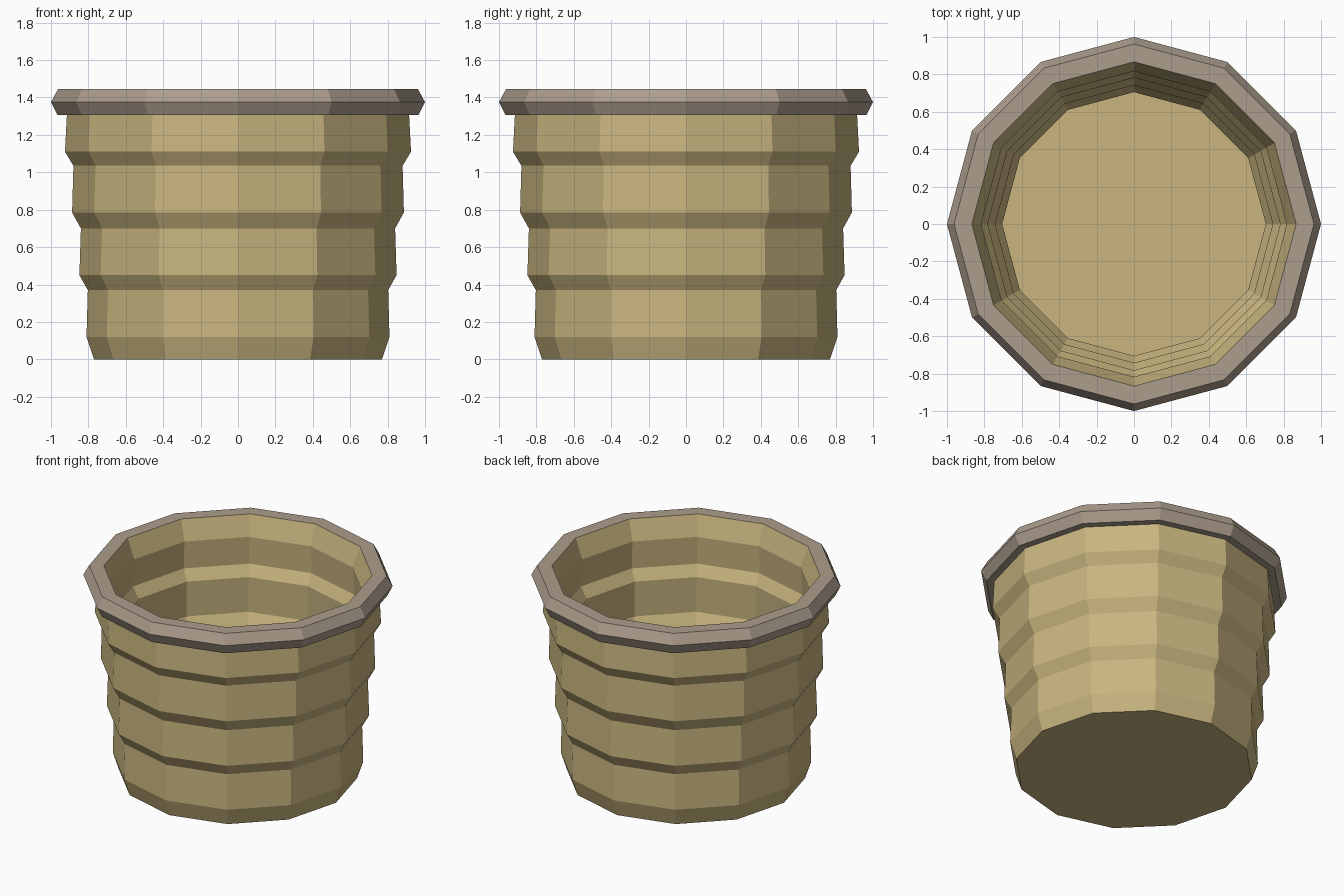
import bpy, bmesh, math

if "Cube" in bpy.data.objects:
    bpy.data.objects.remove(bpy.data.objects["Cube"])

SIDES = 12


def material(name, color):
    m = bpy.data.materials.new(name)
    m.diffuse_color = (*color, 1.0)
    m.use_nodes = True
    m.node_tree.nodes["Principled BSDF"].inputs["Base Color"].default_value = m.diffuse_color
    return m


def lathe(name, profile, mat, cap_ends=False):
    """Revolve (radius, z) points into a flat-faced 12-sided shell."""
    bm = bmesh.new()
    rings = []
    for r, z in profile:
        rings.append([bm.verts.new((r * math.cos(2 * math.pi * i / SIDES),
                                    r * math.sin(2 * math.pi * i / SIDES), z))
                      for i in range(SIDES)])
    for a, b in zip(rings, rings[1:]):
        for i in range(SIDES):
            j = (i + 1) % SIDES
            bm.faces.new((a[i], a[j], b[j], b[i]))
    if cap_ends:
        bm.faces.new(rings[0][::-1])
        bm.faces.new(rings[-1])
    mesh = bpy.data.meshes.new(name)
    bm.to_mesh(mesh)
    bm.free()
    mesh.materials.append(mat)
    obj = bpy.data.objects.new(name, mesh)
    bpy.context.collection.objects.link(obj)
    return obj


tan = material("tan clay", (0.578, 0.462, 0.212))
taupe = material("taupe rim", (0.413, 0.337, 0.266))

# Stepped outer wall: four tiers, each a little wider than the last
outer = [(0.77, 0.0), (0.81, 0.12), (0.803, 0.37), (0.848, 0.45), (0.84, 0.70),
         (0.887, 0.785), (0.88, 1.035), (0.925, 1.11), (0.915, 1.305)]

# Inner wall follows the outer one at a constant thickness, down to the floor
WALL = 0.098
inner = [(0.867, 1.445)] + [(r - WALL, z) for r, z in reversed(outer[2:])] + [(0.71, 0.10)]

# Pot: outer shell with base, and inner shell with floor
lathe("pot_outside", outer, tan)
lathe("pot_inside", inner, tan)


def disc(name, r, z, up):
    bm = bmesh.new()
    vs = [bm.verts.new((r * math.cos(2 * math.pi * i / SIDES),
                        r * math.sin(2 * math.pi * i / SIDES), z)) for i in range(SIDES)]
    bm.faces.new(vs if up else vs[::-1])
    mesh = bpy.data.meshes.new(name)
    bm.to_mesh(mesh)
    bm.free()
    mesh.materials.append(tan)
    bpy.context.collection.objects.link(bpy.data.objects.new(name, mesh))


disc("pot_base", 0.77, 0.0, False)
disc("pot_floor", 0.71, 0.10, True)

# Rim: bevelled band joining the outer wall to the inner lip
lathe("rim", [(0.915, 1.305), (0.965, 1.305), (1.0, 1.375), (0.962, 1.445), (0.867, 1.445)], taupe)
